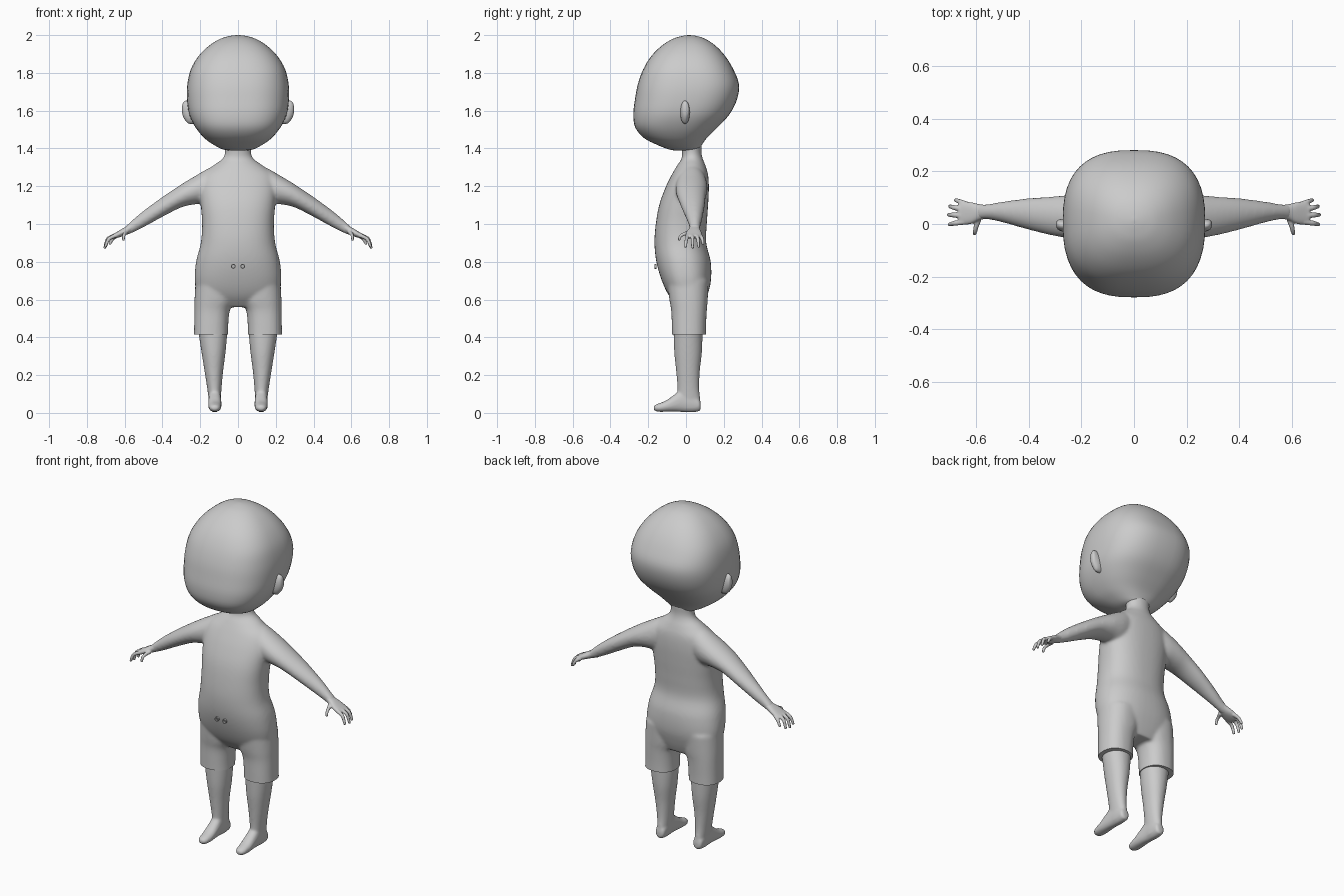
import bpy, bmesh, math
from mathutils import Vector

if "Cube" in bpy.data.objects:
    bpy.data.objects.remove(bpy.data.objects["Cube"])

clay = bpy.data.materials.new("plain grey")
clay.diffuse_color = (0.6, 0.6, 0.6, 1)
clay.use_nodes = True
clay.node_tree.nodes["Principled BSDF"].inputs["Base Color"].default_value = clay.diffuse_color


def spline(rows, steps):
    """Catmull-Rom interpolation through rows of numbers."""
    out = []
    for i in range(len(rows) - 1):
        p = [rows[max(0, min(len(rows) - 1, i + k))] for k in (-1, 0, 1, 2)]
        for s in range(steps):
            t = s / steps
            out.append([0.5 * (2 * b + (c - a) * t + (2 * a - 5 * b + 4 * c - d) * t * t
                        + (3 * b - a - 3 * c + d) * t ** 3) for a, b, c, d in zip(*p)])
    return out + [list(rows[-1])]


def loft(name, rows, axis="z", steps=5, sides=48):
    """Skin of rounded sections; each row is (position, u0, u1, v0, v1, squareness)."""
    bm = bmesh.new()
    rings = []
    for t, u0, u1, v0, v1, n in spline(rows, steps):
        ring = []
        for k in range(sides):
            a = 2 * math.pi * k / sides
            c, s = math.cos(a), math.sin(a)
            u = (u0 + u1) / 2 + (u1 - u0) / 2 * math.copysign(abs(c) ** (2 / n), c)
            v = (v0 + v1) / 2 + (v1 - v0) / 2 * math.copysign(abs(s) ** (2 / n), s)
            ring.append(bm.verts.new({"z": (u, v, t), "x": (t, u, v), "y": (u, t, v)}[axis]))
        rings.append(ring)
    for a, b in zip(rings, rings[1:]):
        for k in range(sides):
            j = (k + 1) % sides
            bm.faces.new((a[k], a[j], b[j], b[k]))
    bm.faces.new(rings[0])
    bm.faces.new(rings[-1])
    bmesh.ops.recalc_face_normals(bm, faces=bm.faces[:])
    return add(name, bm)


def add(name, bm):
    me = bpy.data.meshes.new(name)
    bm.to_mesh(me)
    bm.free()
    me.materials.append(clay)
    ob = bpy.data.objects.new(name, me)
    bpy.context.collection.objects.link(ob)
    return ob


def pick(obs):
    bpy.ops.object.select_all(action="DESELECT")
    for o in obs:
        o.select_set(True)
    bpy.context.view_layer.objects.active = obs[0]


def mirror(ob):
    ob.modifiers.new("mirror", "MIRROR")


def fuse(name, obs, voxel, smooth):
    """Blend overlapping parts into one skin."""
    pick(obs)
    bpy.ops.object.convert(target="MESH")
    bpy.ops.object.join()
    ob = bpy.context.object
    ob.name = ob.data.name = name
    r = ob.modifiers.new("remesh", "REMESH")
    r.mode, r.voxel_size = "VOXEL", voxel
    m = ob.modifiers.new("smooth", "SMOOTH")
    m.factor, m.iterations = 0.5, smooth
    bpy.ops.object.convert(target="MESH")
    return ob


def finish(ob, angle=50):
    pick([ob])
    bpy.ops.object.convert(target="MESH")
    bpy.ops.object.shade_smooth_by_angle(angle=math.radians(angle))


def tube(name, pts, r0, r1):
    """Tapered finger along a curve."""
    cu = bpy.data.curves.new(name, "CURVE")
    cu.dimensions, cu.bevel_depth, cu.use_fill_caps, cu.bevel_resolution = "3D", 1, True, 3
    path = spline(pts, 5)
    sp = cu.splines.new("POLY")
    sp.points.add(len(path) - 1)
    for i, (p, q) in enumerate(zip(sp.points, path)):
        p.co = (*q, 1)
        p.radius = r0 + (r1 - r0) * i / (len(path) - 1)
    ob = bpy.data.objects.new(name, cu)
    bpy.context.collection.objects.link(ob)
    return ob


# Head
finish(loft("head", [
    (1.388, -.03, .03, -.05, .05, 2), (1.395, -.08, .08, -.09, .07, 2.1),
    (1.42, -.13, .13, -.155, .085, 2.3), (1.455, -.178, .178, -.222, .11, 2.5),
    (1.51, -.224, .224, -.268, .165, 2.6), (1.58, -.258, .258, -.279, .23, 2.6),
    (1.66, -.27, .27, -.27, .27, 2.6), (1.74, -.268, .268, -.255, .28, 2.6),
    (1.82, -.249, .249, -.226, .25, 2.6), (1.89, -.208, .208, -.183, .207, 2.5),
    (1.945, -.152, .152, -.127, .155, 2.4), (1.98, -.094, .094, -.07, .102, 2.2),
    (1.995, -.045, .045, -.022, .058, 2), (2.0, -.004, .004, .012, .02, 2)], steps=4))

# Ears
ear = loft("ears", [
    (.235, -.03, .02, 1.53, 1.64, 2), (.262, -.03, .02, 1.532, 1.652, 2),
    (.28, -.026, .018, 1.55, 1.652, 2), (.292, -.018, .014, 1.572, 1.64, 2),
    (.297, -.006, .004, 1.595, 1.615, 2)], axis="x", sides=24)
mirror(ear)
finish(ear)

# Body: torso with neck, arms and shorts blended together
torso = loft("torso", [
    (.56, -.15, .15, -.04, .09, 2.2), (.62, -.21, .21, -.09, .113, 2.4),
    (.70, -.229, .229, -.128, .132, 2.4), (.80, -.222, .222, -.157, .131, 2.3),
    (.90, -.197, .197, -.167, .107, 2.3), (1.0, -.190, .190, -.160, .110, 2.4),
    (1.1, -.197, .197, -.142, .117, 2.4), (1.19, -.205, .205, -.110, .121, 2.3),
    (1.26, -.19, .19, -.076, .117, 2.2), (1.31, -.13, .13, -.047, .103, 2),
    (1.345, -.083, .083, -.024, .089, 2), (1.38, -.069, .069, -.022, .082, 2),
    (1.43, -.075, .075, -.03, .085, 2)])
arm = loft("arm", [
    (.06, -.03, .09, 1.16, 1.33, 2), (.14, -.05, .11, 1.11, 1.303, 2),
    (.22, -.055, .113, 1.105, 1.258, 2), (.30, -.046, .105, 1.088, 1.21, 2),
    (.40, -.022, .098, 1.038, 1.143, 2), (.50, .006, .085, .983, 1.07, 2),
    (.56, .018, .075, .953, 1.02, 2), (.60, .015, .075, .938, .982, 2)], axis="x")
shorts = loft("shorts", [
    (.38, .053, .233, -.073, .105, 2.3), (.46, .052, .232, -.075, .106, 2.3),
    (.54, .044, .231, -.078, .110, 2.3), (.60, .02, .23, -.088, .115, 2.3),
    (.70, .01, .225, -.10, .12, 2.2)])
mirror(arm)
mirror(shorts)
body = fuse("body", [torso, arm, shorts], .008, 10)

# Straight hem on the shorts
bm = bmesh.new()
bm.from_mesh(body.data)
cut = bmesh.ops.bisect_plane(bm, geom=bm.verts[:] + bm.edges[:] + bm.faces[:],
                             plane_co=(0, 0, .415), plane_no=(0, 0, 1), clear_inner=True)
bmesh.ops.holes_fill(bm, edges=[e for e in bm.edges if e.is_boundary], sides=0)
bm.to_mesh(body.data)
bm.free()
finish(body)

# Hands: palm, four fingers and thumb
palm = loft("palm", [
    (.55, .022, .072, .962, 1.02, 2), (.585, .015, .075, .945, .992, 2),
    (.62, .0, .083, .932, .971, 2.3), (.65, -.002, .083, .924, .953, 2.4),
    (.668, .004, .076, .922, .943, 2.2)], axis="x", sides=24)
fingers = [tube("finger", p, .0115, .007) for p in (
    [(.645, .008, .94), (.682, .003, .922), (.697, -.001, .895), (.703, -.002, .876)],
    [(.645, .032, .942), (.686, .034, .924), (.701, .035, .893), (.706, .035, .87)],
    [(.645, .056, .941), (.682, .062, .924), (.696, .066, .895), (.702, .067, .875)],
    [(.635, .074, .94), (.660, .084, .925), (.673, .089, .905), (.68, .09, .89)],
    [(.590, .02, .955), (.600, -.008, .948), (.605, -.03, .935), (.607, -.037, .912)])]
hands = fuse("hands", [palm] + fingers, .004, 4)
mirror(hands)
finish(hands)

# Legs and feet
leg = loft("leg", [
    (.025, .093, .152, -.035, .072, 2.2), (.06, .092, .154, -.046, .076, 2.2),
    (.13, .087, .163, -.045, .070, 2.1), (.22, .079, .177, -.052, .073, 2.1),
    (.32, .066, .193, -.062, .084, 2.1), (.43, .056, .210, -.066, .088, 2.1)], sides=32)
foot = loft("foot", [
    (.078, .108, .138, .02, .05, 2), (.07, .096, .15, .009, .075, 2.2),
    (.03, .091, .155, .003, .11, 2.3), (-.02, .09, .156, .005, .125, 2.3),
    (-.06, .088, .157, .007, .098, 2.3), (-.105, .088, .157, .006, .066, 2.2),
    (-.145, .092, .153, .006, .05, 2.1), (-.165, .102, .143, .011, .041, 2),
    (-.172, .117, .128, .02, .03, 2)], axis="y", sides=32)
legs = fuse("legs", [leg, foot], .006, 8)
mirror(legs)
finish(legs)

# Drawstring eyelets on the waist
bm = bmesh.new()
for x in (-.025, .025):
    ring = [[], []]
    for r, row in ((.013, ring[0]), (.008, ring[1])):
        for k in range(12):
            a = 2 * math.pi * k / 12
            row.append(bm.verts.new((x + r * math.cos(a), -.166, .776 + r * math.sin(a))))
    faces = [bm.faces.new((ring[0][k], ring[0][(k + 1) % 12], ring[1][(k + 1) % 12], ring[1][k]))
             for k in range(12)]
    ext = bmesh.ops.extrude_face_region(bm, geom=faces)
    moved = [v for v in ext["geom"] if isinstance(v, bmesh.types.BMVert)]
    bmesh.ops.translate(bm, verts=moved, vec=(0, .009, 0))
bmesh.ops.recalc_face_normals(bm, faces=bm.faces[:])
finish(add("eyelets", bm), 30)
